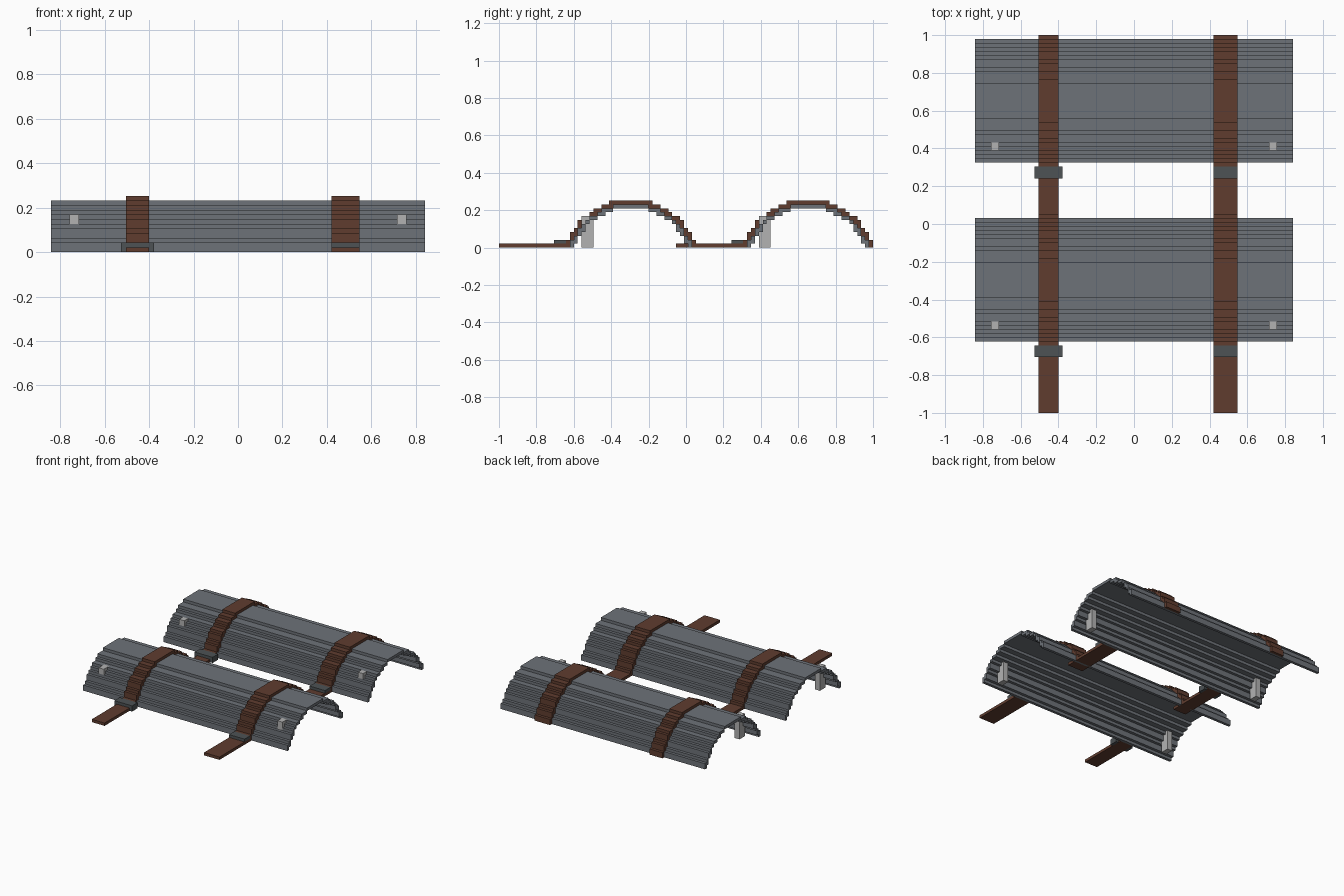
import bpy, bmesh, math

if "Cube" in bpy.data.objects:
    bpy.data.objects.remove(bpy.data.objects["Cube"])

V = 2 / 95          # size of one step
PERIOD = 45         # steps between the two arches
MID = 33            # centre column of the first arch
SINK = 5.34         # arc centre below the ground, in steps


def material(name, rgb):
    m = bpy.data.materials.new(name)
    m.diffuse_color = (*rgb, 1)
    m.use_nodes = True
    m.node_tree.nodes["Principled BSDF"].inputs["Base Color"].default_value = m.diffuse_color
    return m


GREY = material("slate_grey", (0.155, 0.17, 0.19))
BROWN = material("leather_brown", (0.115, 0.046, 0.028))
DARK = material("dark_metal", (0.075, 0.085, 0.09))
PALE = material("pale_metal", (0.45, 0.45, 0.45))


def arc(r0, r1):
    """Stepped arc as a set of (column, row) cells between two radii."""
    return {(MID + c, r) for c in range(-16, 17) for r in range(12)
            if r0 <= math.hypot(c, r + 0.5 + SINK) < r1}


def block(c0, c1, r0, r1):
    return {(c, r) for c in range(c0, c1) for r in range(r0, r1)}


def extrude(name, cells, x0, x1, mat, shift):
    """Extrude a set of side-on cells along x, leaving out inner walls."""
    bm = bmesh.new()

    def point(x, c, r):
        return bm.verts.new((x * V, (c + shift) * V - 1, r * V))

    for c, r in cells:
        corners = [(c, r), (c + 1, r), (c + 1, r + 1), (c, r + 1)]
        nexts = [(c, r - 1), (c + 1, r), (c, r + 1), (c - 1, r)]
        bm.faces.new([point(x1, *p) for p in corners])
        bm.faces.new([point(x0, *p) for p in reversed(corners)])
        for i, n in enumerate(nexts):
            if n not in cells:
                a, b = corners[i], corners[(i + 1) % 4]
                bm.faces.new([point(x0, *a), point(x0, *b),
                              point(x1, *b), point(x1, *a)])
    bmesh.ops.remove_doubles(bm, verts=bm.verts, dist=1e-5)
    me = bpy.data.meshes.new(name)
    bm.to_mesh(me)
    bm.free()
    me.materials.append(mat)
    ob = bpy.data.objects.new(name, me)
    bpy.context.collection.objects.link(ob)


shell = arc(15.5, 16.5)
strap = arc(16.5, 17.6) | block(0, 17, 0, 1)

for side, shift in (("front", 0), ("back", PERIOD)):
    # Corrugated arched plate
    extrude(side + "_arched_plate", shell, -40, 40, GREY, shift)
    # Straps lying flat, then running over the plate
    extrude(side + "_left_strap", strap, -24, -19, BROWN, shift)
    extrude(side + "_right_strap", strap, 20, 26, BROWN, shift)
    # Buckles: the left one wraps the strap, the right one sits on it
    extrude(side + "_left_buckle", block(14, 17, 1, 2), -25, -18, DARK, shift)
    extrude(side + "_left_buckle_outer_leg", block(14, 17, 0, 1), -25, -24, DARK, shift)
    extrude(side + "_left_buckle_inner_leg", block(14, 17, 0, 1), -19, -18, DARK, shift)
    extrude(side + "_right_buckle", block(14, 17, 1, 2), 20, 26, DARK, shift)
    # Pegs poking through the plate
    for label, x in (("left", -36), ("right", 34)):
        extrude(f"{side}_{label}_peg", block(21, 24, 0, 8), x, x + 2, PALE, shift)
